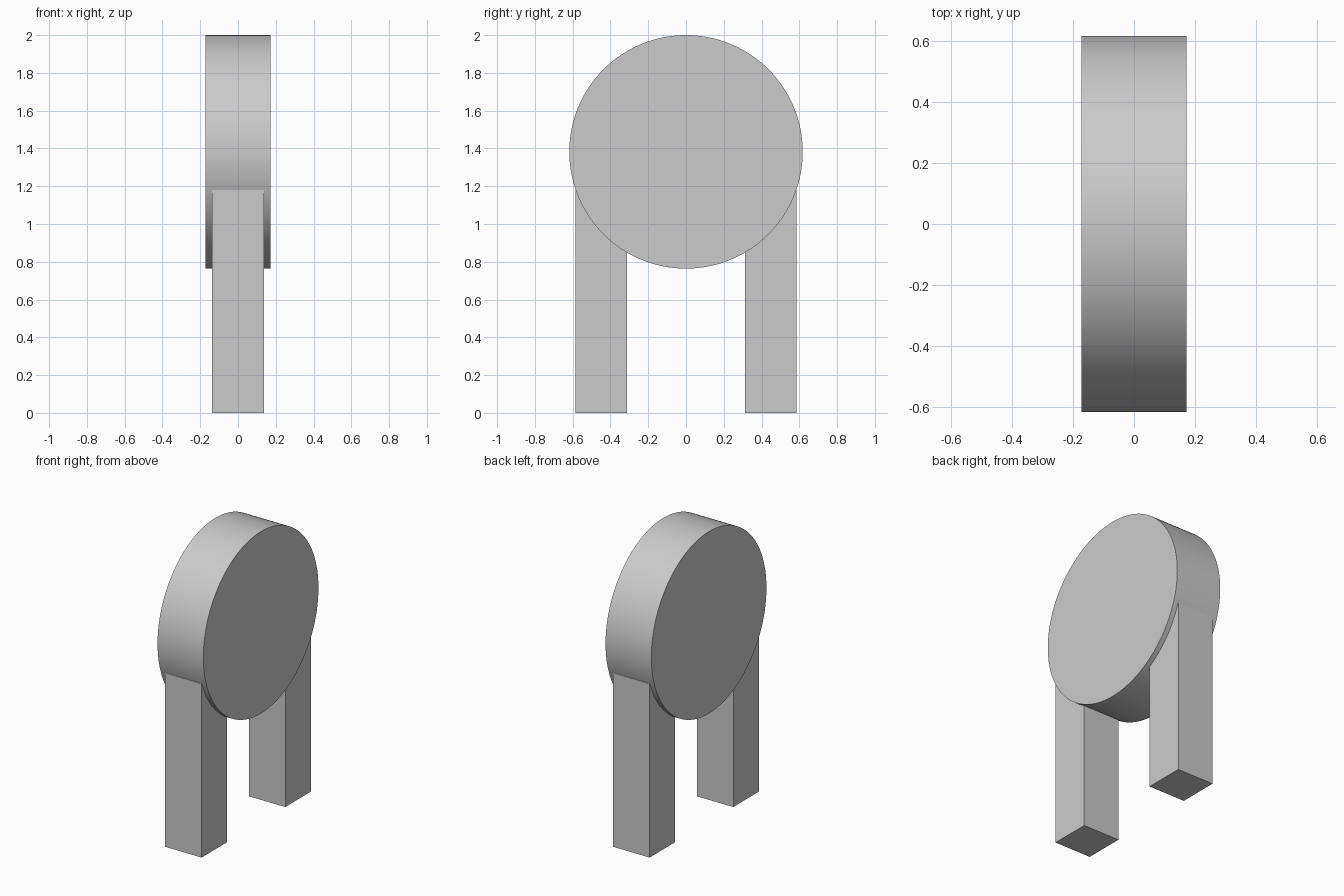
import bpy
import math

if "Cube" in bpy.data.objects:
    bpy.data.objects.remove(bpy.data.objects["Cube"])

RADIUS = 0.618
LEG = 0.274

# Upright round disc, axis along x
bpy.ops.mesh.primitive_cylinder_add(vertices=128, radius=RADIUS, depth=0.344,
                                    location=(0, 0, 2 - RADIUS),
                                    rotation=(0, math.pi / 2, 0))
disc = bpy.context.object
disc.name = "disc"
bpy.ops.object.transform_apply(location=False, rotation=True, scale=True)
bpy.ops.object.shade_smooth_by_angle(angle=math.radians(30))


# Square legs running up into the disc
def add_leg(name, y, height=1.18):
    bpy.ops.mesh.primitive_cube_add(size=1, location=(0, y, height / 2))
    leg = bpy.context.object
    leg.name = name
    leg.scale = (LEG, LEG, height)
    bpy.ops.object.transform_apply(location=False, rotation=False, scale=True)


for name, side in (("front_leg", -1), ("back_leg", 1)):
    add_leg(name, side * 0.449)
